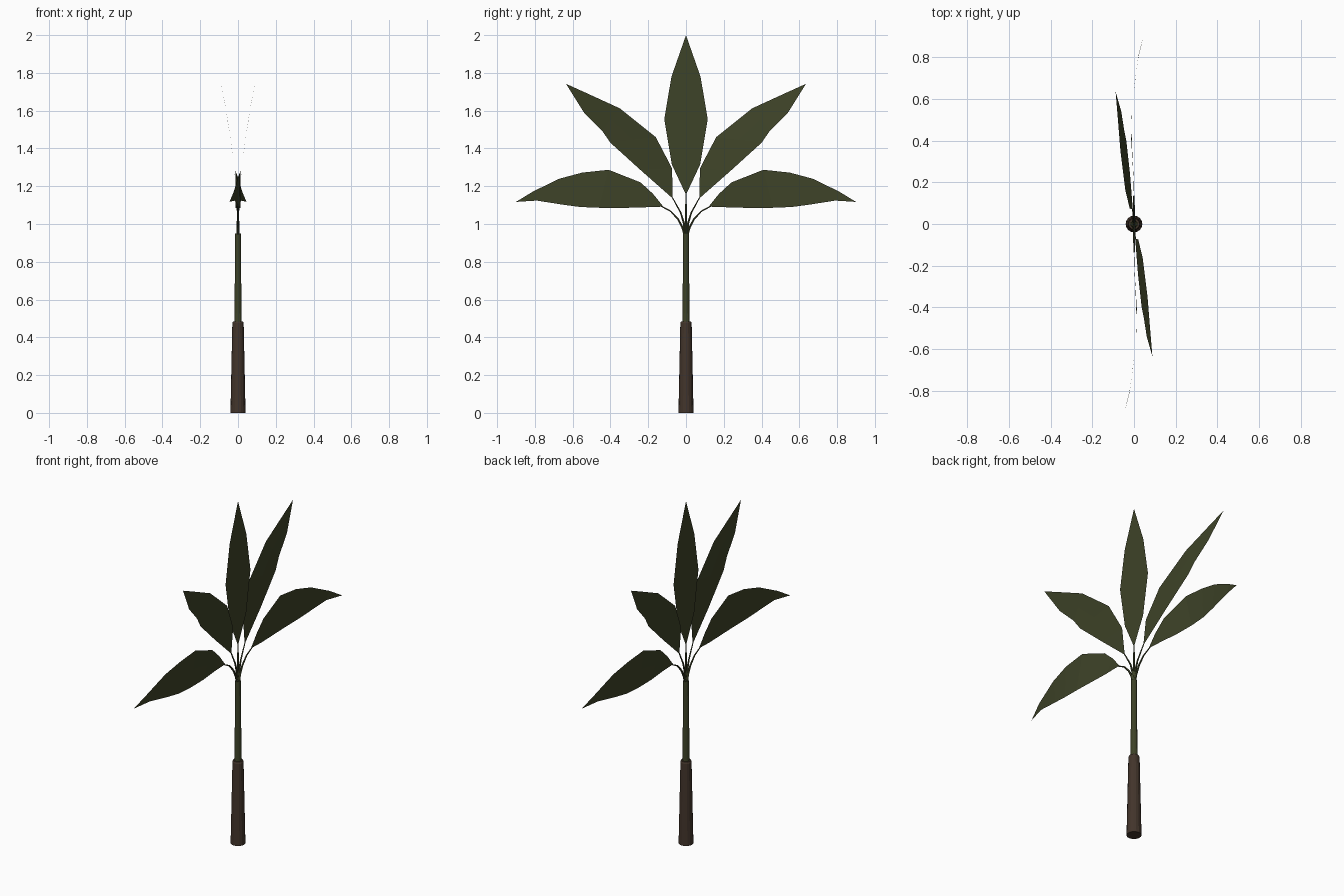
import bpy, bmesh, math
from mathutils import Vector

if "Cube" in bpy.data.objects:
    bpy.data.objects.remove(bpy.data.objects["Cube"])


def material(name, rgb):
    m = bpy.data.materials.new(name)
    m.diffuse_color = (*rgb, 1)
    m.use_nodes = True
    m.node_tree.nodes["Principled BSDF"].inputs["Base Color"].default_value = m.diffuse_color
    return m


BARK = material("bark", (0.055, 0.035, 0.024))
GREEN = material("leaf_green", (0.048, 0.056, 0.021))


def add_object(name, bm, mat):
    mesh = bpy.data.meshes.new(name)
    bm.to_mesh(mesh)
    bm.free()
    mesh.materials.append(mat)
    ob = bpy.data.objects.new(name, mesh)
    bpy.context.collection.objects.link(ob)
    return ob


def tube(name, path, radii, sides, mat):
    """Capped tube through the path points."""
    bm = bmesh.new()
    pts = [Vector(p) for p in path]
    rings = []
    for i, p in enumerate(pts):
        d = (pts[min(i + 1, len(pts) - 1)] - pts[max(i - 1, 0)]).normalized()
        a = Vector((1, 0, 0))
        a = (a - d * a.dot(d)).normalized()
        b = d.cross(a)
        rings.append([bm.verts.new(p + radii[i] * (a * math.cos(t) + b * math.sin(t)))
                      for t in (2 * math.pi * k / sides for k in range(sides))])
    for r, s in zip(rings, rings[1:]):
        for k in range(sides):
            n = (k + 1) % sides
            bm.faces.new((r[k], r[n], s[n], s[k]))
    bm.faces.new(rings[0][::-1])
    bm.faces.new(rings[-1])
    return add_object(name, bm, mat)


def leaf(name, base, pairs, tip, bend, side):
    """Thin blade in the yz plane; bend(y, z) gives its sideways curve."""
    bm = bmesh.new()

    def vert(p):
        return bm.verts.new((side * bend(*p), side * p[0], p[1]))

    first, last = vert(base), vert(tip)
    rows = [[vert(u), vert(((u[0] + l[0]) / 2, (u[1] + l[1]) / 2)), vert(l)]
            for u, l in pairs]
    for k in range(2):
        bm.faces.new((first, rows[0][k], rows[0][k + 1]))
        for r, s in zip(rows, rows[1:]):
            bm.faces.new((r[k], s[k], s[k + 1], r[k + 1]))
        bm.faces.new((rows[-1][k], last, rows[-1][k + 1]))
    return add_object(name, bm, GREEN)


def low_bend(y, z):
    knots = [(0, 0), (0.21, -0.001), (0.4, -0.014), (0.55, -0.010),
             (0.72, 0.008), (0.81, 0.022), (0.9, 0.045)]
    for (a, xa), (b, xb) in zip(knots, knots[1:]):
        if y <= b:
            return xa + (xb - xa) * (y - a) / (b - a)
    return knots[-1][1]


def mid_bend(y, z):
    return -0.088 * (max(z - 1.0, 0) / 0.74) ** 1.6


# Trunk: woody base and green upper stalk
tube("trunk_base", [(0, 0, 0), (0, 0, 0.475), (0, 0, 0.485)], [0.04, 0.03, 0.026], 16, BARK)
tube("trunk_stalk", [(0, 0, 0.47), (0, 0, 0.95)], [0.019, 0.015], 12, GREEN)

# Side leaves and their stems, repeated by a half turn
LOW = [((0.175, 1.16), (0.23, 1.088)), ((0.24, 1.22), (0.34, 1.085)),
       ((0.41, 1.287), (0.46, 1.086)), ((0.55, 1.272), (0.56, 1.09)),
       ((0.67, 1.24), (0.65, 1.102)), ((0.81, 1.172), (0.79, 1.124))]
MID = [((0.074, 1.295), (0.24, 1.285)), ((0.16, 1.46), (0.40, 1.43)),
       ((0.35, 1.612), (0.445, 1.495)), ((0.52, 1.69), (0.54, 1.59))]
for side, label in ((1, "right"), (-1, "left")):
    leaf("low_leaf_" + label, (0.12, 1.092), LOW, (0.9, 1.117), low_bend, side)
    leaf("mid_leaf_" + label, (0.07, 1.135), MID, (0.635, 1.742), mid_bend, side)
    low_path = [(0.006, 0.94), (0.018, 0.98), (0.042, 1.025), (0.08, 1.067), (0.135, 1.096)]
    mid_path = [(0.004, 0.94), (0.01, 1.0), (0.028, 1.06), (0.072, 1.14)]
    for name, path, bend in (("low_stem_", low_path, low_bend), ("mid_stem_", mid_path, mid_bend)):
        n = len(path)
        tube(name + label, [(side * bend(y, z), side * y, z) for y, z in path],
             [0.008 - 0.005 * i / (n - 1) for i in range(n)], 6, GREEN)

# Centre leaf, upright
CENTRE = [((-0.075, 1.315), (0.075, 1.315)), ((-0.115, 1.555), (0.115, 1.555)),
          ((-0.077, 1.78), (0.077, 1.78))]
leaf("centre_leaf", (0, 1.155), CENTRE, (0, 2.0), lambda y, z: 0, 1)
tube("centre_stem", [(0, 0, 0.94), (0, 0, 1.05), (0, 0, 1.17)], [0.008, 0.006, 0.003], 6, GREEN)
